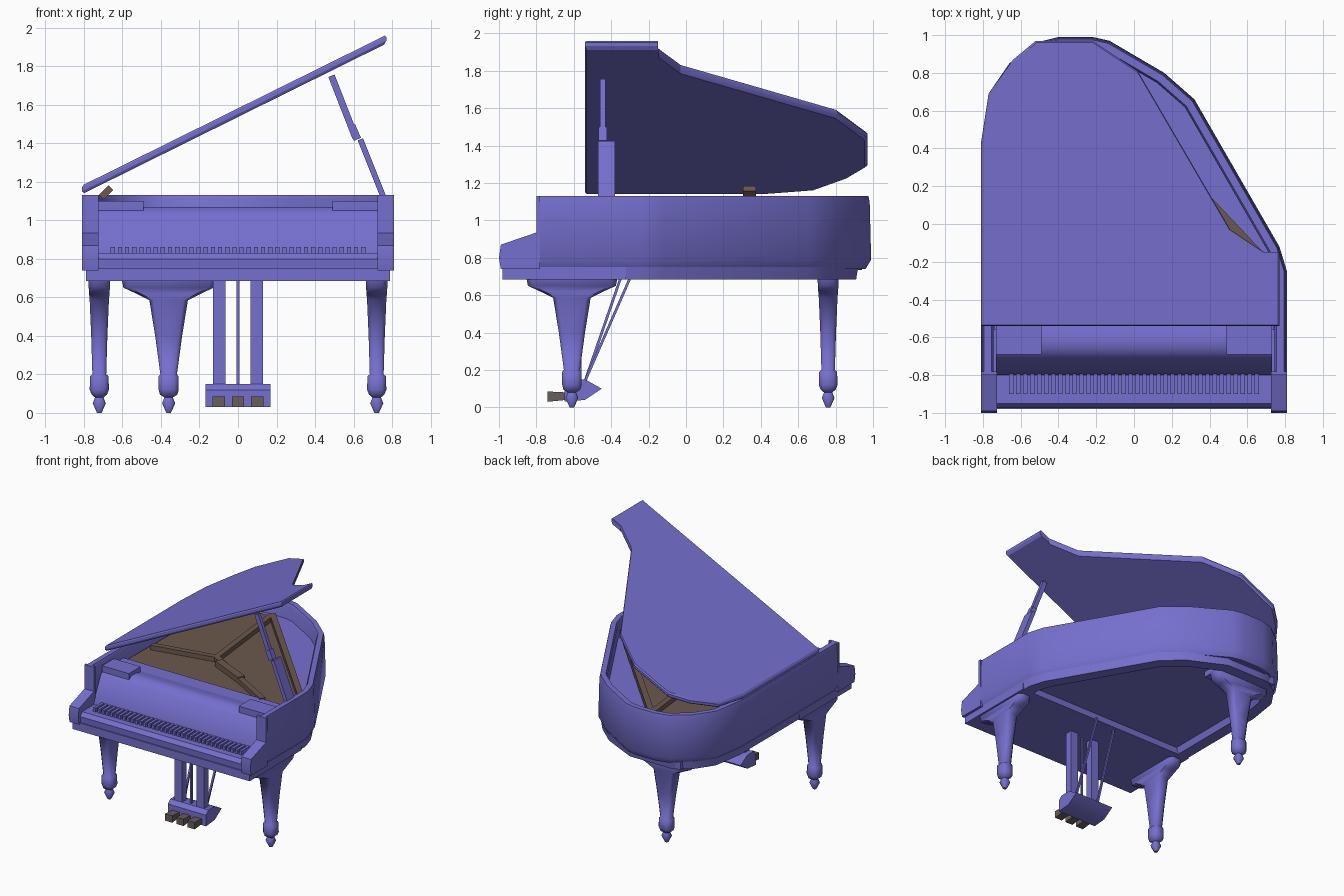
import bpy, bmesh, math
from mathutils import Vector

if "Cube" in bpy.data.objects:
    bpy.data.objects.remove(bpy.data.objects["Cube"])


def material(name, rgb):
    m = bpy.data.materials.new(name)
    m.diffuse_color = (*rgb, 1)
    m.use_nodes = True
    m.node_tree.nodes["Principled BSDF"].inputs["Base Color"].default_value = m.diffuse_color
    return m


PURPLE = material("violet lacquer", (0.18, 0.16, 0.62))
BROWN = material("brown wood", (0.15, 0.098, 0.075))
GREY = material("dusky brown grey", (0.14, 0.11, 0.11))


def finish(bm, name, mat=PURPLE, angle=40):
    bmesh.ops.recalc_face_normals(bm, faces=bm.faces)
    me = bpy.data.meshes.new(name)
    bm.to_mesh(me)
    bm.free()
    for p in me.polygons:
        p.use_smooth = True
    me.set_sharp_from_angle(angle=math.radians(angle))
    me.materials.append(mat)
    ob = bpy.data.objects.new(name, me)
    bpy.context.collection.objects.link(ob)
    return ob


def loft(name, rings, mat=PURPLE, angle=40):
    """Skin a list of equal-length rings of 3D points, capping both ends."""
    bm = bmesh.new()
    rows = [[bm.verts.new(p) for p in r] for r in rings]
    n = len(rows[0])
    for a, b in zip(rows, rows[1:]):
        for i in range(n):
            j = (i + 1) % n
            bm.faces.new((a[i], a[j], b[j], b[i]))
    bm.faces.new(rows[0])
    bm.faces.new(rows[-1])
    return finish(bm, name, mat, angle)


def box(name, x, y, z, mat=PURPLE):
    ring = lambda h: [(x[0], y[0], h), (x[1], y[0], h), (x[1], y[1], h), (x[0], y[1], h)]
    return loft(name, [ring(z[0]), ring(z[1])], mat)


def slab(name, pts, z0, z1, mat=PURPLE):
    return loft(name, [[(x, y, z) for x, y in pts] for z in (z0, z1)], mat)


def extrude_x(name, profile, x0, x1, mat=PURPLE, angle=40):
    return loft(name, [[(x, y, z) for y, z in profile] for x in (x0, x1)], mat, angle)


def bar(name, a, b, w, t, mat=PURPLE):
    """Rectangular bar from a to b, w wide across and t thick."""
    a, b = Vector(a), Vector(b)
    d = (b - a).normalized()
    ref = Vector((0, 1, 0))
    if abs(d.z) < 0.2:
        ref = d.cross(Vector((0, 0, 1)))
    elif abs(d.y) > 0.3:
        ref = Vector((1, 0, 0))
    u = (ref - d * ref.dot(d)).normalized()
    v = d.cross(u)
    ring = lambda p: [p + u * sx * w / 2 + v * sy * t / 2
                      for sx, sy in ((-1, -1), (1, -1), (1, 1), (-1, 1))]
    return loft(name, [ring(a), ring(b)], mat)


def offset(pts, d):
    """Shift an open 2D path to the left of travel by d."""
    out = []
    for i, p in enumerate(pts):
        p = Vector(p)
        dirs = []
        if i > 0:
            dirs.append((p - Vector(pts[i - 1])).normalized())
        if i < len(pts) - 1:
            dirs.append((Vector(pts[i + 1]) - p).normalized())
        ns = [Vector((-e.y, e.x)) for e in dirs]
        m = sum(ns, Vector((0, 0))).normalized()
        out.append(tuple(p + m * d / m.dot(ns[0])))
    return out


def sweep(name, path, sections, angle=50):
    """Carry a closed (inset, height) section along an open outline."""
    rows = [offset(path, d) for d, z in sections]
    loft(name, [[(*r[i], s[1]) for r, s in zip(rows, sections)]
                for i in range(len(path))], angle=angle)


# curved case outline, right front to left front
RIM = [(.81, -.8), (.81, -.25), (.77, -.12), (.32, .66), (.16, .80), (-.13, .97), (-.22, .99),
       (-.4, .99), (-.52, .96), (-.66, .85), (-.77, .69), (-.81, .43), (-.81, -.8)]
sweep("rim", RIM, [(.03, .74), (0, .79), (.008, 1.10), (.015, 1.13),
                   (.055, 1.13), (.065, 1.11), (.065, .74)])

# underside: keybed slab, lower rim frame and recessed panel
box("keybed", (-.79, .79), (-.98, -.32), (.685, .75))
lower = [(x, min(y, .94)) for x, y in RIM]
sweep("base_frame", lower, [(.03, .685), (.02, .75), (.14, .75), (.12, .685)])
inner = [(x, max(y, -.55)) for x, y in offset(RIM, .05)]
slab("bottom_panel", inner, .735, .76)
box("back_leg_plate", (-.58, -.12), (.66, .90), (.69, .75))

# soundboard, pin block and brown plate
slab("soundboard", inner, .9, 1.0)
box("pin_block", (-.74, .74), (-.56, -.40), (.98, 1.05))
slab("string_plate", [(-.74, -.41), (.72, -.41), (.7, -.2), (-.28, .86), (-.5, .86), (-.72, .6)],
     .99, 1.02, BROWN)
for a, b in (((.7, -.2), (-.28, .84)), ((-.19, 0), (-.28, .84)),
             ((-.19, 0), (-.7, -.1)), ((-.19, 0), (.5, -.40))):
    bar("plate_rib", (*a, 1.035), (*b, 1.035), .045, .045, BROWN)
bar("plate_bridge", (-.13, -.06, 1.04), (.17, -.2, 1.04), .06, .05, BROWN)

# arms at either side of the keyboard
arm = [(-.78, .74), (-.99, .74), (-1.0, .80), (-.99, .87), (-.8, .935), (-.8, 1.13), (-.78, 1.13)]
for s in (-1, 1):
    extrude_x("arm", arm, s * .725, s * .81)
    box("music_shelf_block", sorted((s * .49, s * .73)), (-.69, -.54), (1.05, 1.10))

# key slip, fallboard and keys
extrude_x("key_slip", [(-.97, .74), (-.975, .80), (-.95, .83), (-.9, .83), (-.78, .83), (-.78, .74)],
          -.73, .73)
extrude_x("fallboard", [(-.80, .74), (-.80, .84), (-.71, 1.03), (-.66, 1.07), (-.60, 1.07),
                        (-.52, 1.05), (-.52, .74)], -.73, .73, angle=50)
for i in range(36):
    x = -.65 + i * 1.3 / 35
    box("key", (x - .011, x + .011), (-.9, -.795), (.82, .862))

# open lid, hinged on the left
LID = [(-.81, -.54), (.77, -.54), (.77, -.15), (.69, -.15), (.51, -.03), (.02, .81), (-.22, .97),
       (-.52, .97), (-.64, .87), (-.77, .69), (-.81, .43)]
loft("lid", [[(x * k, y * k, 1.135 + (x * k + .81) * .495 + h) for x, y in LID]
             for k, h in ((.985, 0), (1, .015), (1, .035), (.99, .045))], angle=25)
bar("lid_hinge_block", (-.71, .34, 1.12), (-.66, .34, 1.17), .07, .035, BROWN)

# lid prop
bar("prop_lower", (.755, -.425, 1.12), (.635, -.425, 1.42), .09, .03)
bar("prop_joint", (.62, -.445, 1.42), (.59, -.445, 1.49), .045, .04)
bar("prop_upper", (.61, -.445, 1.43), (.485, -.445, 1.75), .03, .035)

# legs: octagonal sections, broad at the top bracket
LEG = [(0, .012, .012), (.05, .034, .034), (.08, .022, .022), (.095, .045, .04), (.12, .052, .05),
       (.19, .052, .048), (.2, .043, .036), (.40, .07, .042), (.585, .10, .05), (.62, .17, .053),
       (.65, .235, .055), (.70, .245, .057)]


def leg(name, cx, cy, along_x):
    rings = []
    for z, a, b in LEG:
        c = b * .45
        oct_ = [(a, -b + c), (a, b - c), (a - c, b), (-a + c, b),
                (-a, b - c), (-a, -b + c), (-a + c, -b), (a - c, -b)]
        rings.append([(cx + u, cy + v, z) if along_x else (cx - v, cy + u, z) for u, v in oct_])
    loft(name, rings, angle=55)


leg("front_leg_left", -.72, -.61, False)
leg("front_leg_right", .72, -.61, False)
leg("back_leg", -.36, .76, True)

# pedal lyre
extrude_x("pedal_box", [(-.65, .03), (-.65, .12), (-.62, .15), (-.54, .15), (-.45, .1), (-.54, .04)],
          -.17, .17)
for s in (-1, 1):
    box("lyre_post", sorted((s * .065, s * .13)), (-.62, -.56), (.14, .70))
    bar("lyre_brace", (s * .1, -.54, .14), (s * .1, -.325 + s * .025, .69), .014, .014)
box("pedal_rod", (-.007, .007), (-.6, -.586), (.14, .70))
for x in (-.1, 0, .1):
    extrude_x("pedal", [(-.74, .03), (-.74, .085), (-.64, .08), (-.64, .04)], x - .032, x + .032, GREY)
